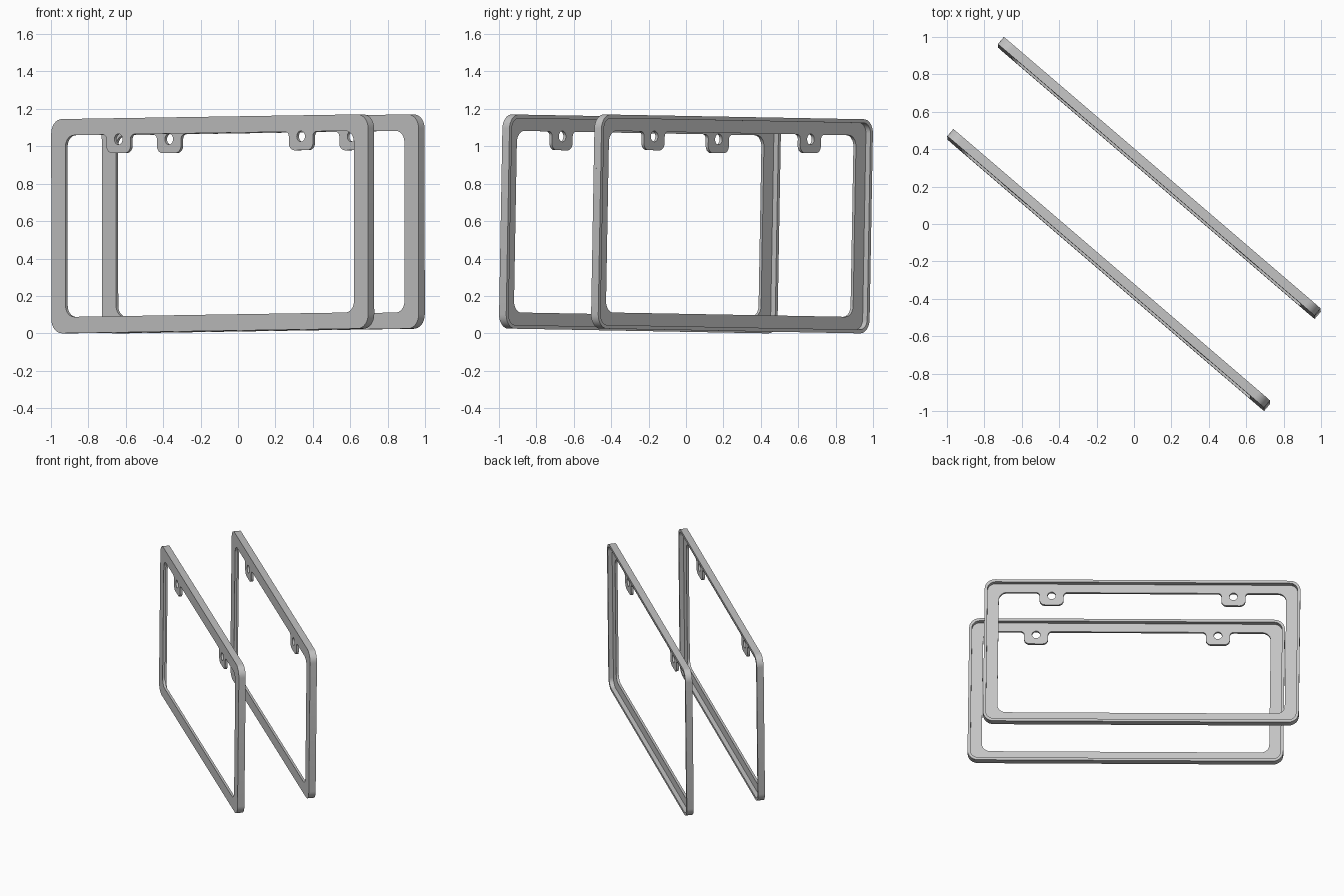
import bpy
from math import sin, cos, pi, radians
from mathutils import Vector, Matrix

cube = bpy.data.objects.get("Cube")
if cube:
    bpy.data.objects.remove(cube, do_unlink=True)

WIDTH, HEIGHT, DEPTH = 2.23, 1.145, 0.05
BAR_SIDE, BAR_TOP = 0.1, 0.087
PLATE, RIM = 0.018, 0.02
TAB_X, TAB_HALF, TAB_LOW, HOLE_Z = 0.642, 0.085, 0.386, 0.46

metal = bpy.data.materials.new("satin grey")
metal.use_nodes = True
grey = (0.55, 0.55, 0.55, 1)
metal.diffuse_color = grey
metal.node_tree.nodes["Principled BSDF"].inputs["Base Color"].default_value = grey


def rounded(corners, steps=8):
    """Round every (x, y, radius) corner of a closed right-angled outline."""
    out = []
    for i, (x, y, r) in enumerate(corners):
        p = Vector((x, y))
        a = (Vector(corners[i - 1][:2]) - p).normalized() * r
        b = (Vector(corners[(i + 1) % len(corners)][:2]) - p).normalized() * r
        for k in range(steps + 1):
            t = k / steps * pi / 2
            out.append(p + a * (1 - sin(t)) + b * (1 - cos(t)))
    return out


def rectangle(w, h, r):
    return rounded([(-w, -h, r), (w, -h, r), (w, h, r), (-w, h, r)])


def circle(x, y, r, n=24):
    return [Vector((x + r * cos(2 * pi * k / n), y + r * sin(2 * pi * k / n)))
            for k in range(n)]


def slab(name, outlines, z_low, z_high, matrix):
    """Extrude nested outlines (outer first, then openings) into a solid."""
    curve = bpy.data.curves.new(name, "CURVE")
    curve.dimensions = "2D"
    curve.fill_mode = "BOTH"
    curve.extrude = (z_high - z_low) / 2
    for pts in outlines:
        s = curve.splines.new("POLY")
        s.points.add(len(pts) - 1)
        for sp, p in zip(s.points, pts):
            sp.co = (p.x, p.y, 0, 1)
        s.use_cyclic_u = True
    ob = bpy.data.objects.new(name, curve)
    bpy.context.collection.objects.link(ob)
    ob.matrix_world = matrix @ Matrix.Translation((0, 0, (z_low + z_high) / 2))
    bpy.ops.object.select_all(action="DESELECT")
    ob.select_set(True)
    bpy.context.view_layer.objects.active = ob
    bpy.ops.object.convert(target="MESH")
    ob = bpy.context.object
    ob.name = name
    ob.data.materials.clear()
    ob.data.materials.append(metal)
    bpy.ops.object.shade_smooth_by_angle(angle=radians(30))


# Opening outline with two hanging screw tabs on its top edge
w, h = WIDTH / 2, HEIGHT / 2
iw, ih = w - BAR_SIDE, h - BAR_TOP
opening = [(-iw, -ih, 0.06), (iw, -ih, 0.06), (iw, ih, 0.06)]
for cx in (TAB_X, -TAB_X):
    right, left = cx + TAB_HALF, cx - TAB_HALF
    opening += [(right, ih, 0.025), (right, TAB_LOW, 0.04),
                (left, TAB_LOW, 0.04), (left, ih, 0.025)]
opening.append((-iw, ih, 0.06))

outer = rectangle(w, h, 0.075)
holes = [circle(s * TAB_X, HOLE_Z, 0.029) for s in (-1, 1)]

# Shared orientation: turned in plan, slightly rolled and leaning back
turn, roll, lean = radians(40.6), 0.012, 0.013
u = Vector((cos(turn) * cos(roll), -sin(turn) * cos(roll), sin(roll)))
back = Vector((sin(turn), cos(turn), 0))
front = u.cross(Vector((0, 0, 1)) + back * lean).normalized()
v = front.cross(u)
rotation = Matrix((u, v, front)).transposed().to_4x4()

# Two identical frames: flat face plate plus a raised rim behind it
for label, side in (("front", -1), ("rear", 1)):
    place = Matrix.Translation((side * 0.135, side * 0.246, 0.585)) @ rotation
    slab(label + "_frame_face", [outer, rounded(opening)] + holes,
         DEPTH / 2 - PLATE, DEPTH / 2, place)
    slab(label + "_frame_rim", [outer, rectangle(w - RIM, h - RIM, 0.055)],
         -DEPTH / 2, DEPTH / 2 - PLATE, place)
